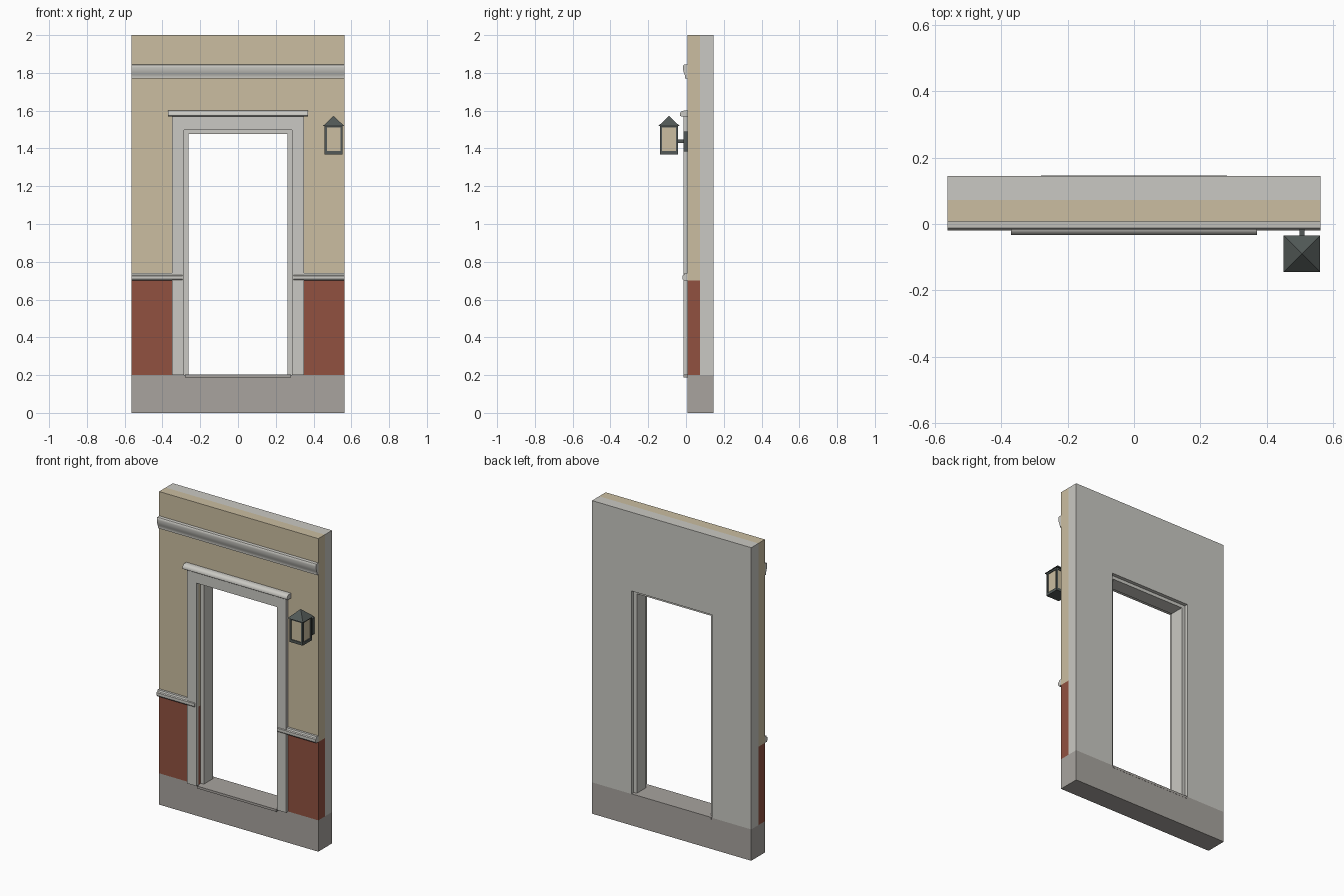
import bpy, bmesh, math
from mathutils import Vector

cube = bpy.data.objects.get("Cube")
if cube:
    bpy.data.objects.remove(cube, do_unlink=True)


def material(name, rgb):
    lin = [((c / 255 + 0.055) / 1.055) ** 2.4 for c in rgb]
    m = bpy.data.materials.new(name)
    m.use_nodes = True
    m.diffuse_color = (*lin, 1)
    bsdf = m.node_tree.nodes["Principled BSDF"]
    bsdf.inputs["Base Color"].default_value = (*lin, 1)
    return m


PLASTER = material("tan plaster", (203, 190, 161))
TRIM = material("pale trim", (202, 201, 195))
BRICK = material("red wainscot", (145, 81, 64))
STONE = material("grey stone", (168, 164, 159))
METAL = material("dark slate metal", (82, 89, 87))


def prism(name, pts, axis, lo, hi, mat, smooth=False):
    """Extrude a closed outline: (y, z) points along x, or (x, z) points along y."""
    bm = bmesh.new()
    rings = []
    for d in (lo, hi):
        rings.append([bm.verts.new((d, a, b) if axis == "x" else (a, d, b)) for a, b in pts])
    bm.faces.new(rings[0])
    bm.faces.new(rings[1][::-1])
    n = len(pts)
    for i in range(n):
        j = (i + 1) % n
        bm.faces.new((rings[0][i], rings[0][j], rings[1][j], rings[1][i]))
    bmesh.ops.recalc_face_normals(bm, faces=bm.faces)
    mesh = bpy.data.meshes.new(name)
    bm.to_mesh(mesh)
    bm.free()
    mesh.materials.append(mat)
    ob = bpy.data.objects.new(name, mesh)
    bpy.context.collection.objects.link(ob)
    if smooth:
        bpy.ops.object.select_all(action="DESELECT")
        ob.select_set(True)
        bpy.context.view_layer.objects.active = ob
        bpy.ops.object.shade_smooth_by_angle(angle=math.radians(40))
    return ob


def box(name, x, y, z, mat):
    pts = [(x[0], z[0]), (x[1], z[0]), (x[1], z[1]), (x[0], z[1])]
    return prism(name, pts, "y", y[0], y[1], mat)


def arch(name, outer, inner, top, inner_top, y, mat, bottom):
    """Square arch: two legs joined by a lintel."""
    pts = [(-outer, bottom), (-outer, top), (outer, top), (outer, bottom),
           (inner, bottom), (inner, inner_top), (-inner, inner_top), (-inner, bottom)]
    return prism(name, pts, "y", y[0], y[1], mat)


HALF = 0.5625                           # half width of the wall
HOLE, HOLE_TOP = 0.285, 1.497           # doorway
FRONT, MID, BACK = 0.007, 0.073, 0.145  # wall layers
BASE, DADO = 0.2, 0.7

# Wall: stone base, inner layer, plaster layer and wainscot
box("stone_base", (-HALF, HALF), (FRONT, BACK), (0, BASE), STONE)
arch("inner_wall", HALF, HOLE, 2, HOLE_TOP, (MID, BACK), TRIM, BASE)
arch("outer_plaster", HALF, HOLE, 2, HOLE_TOP, (FRONT, MID), PLASTER, DADO)

# Wainscot and chair rail on each side of the door
rail = [(FRONT, 0.7), (-0.012, 0.7), (-0.019, 0.708), (-0.019, 0.726),
        (-0.012, 0.73), (-0.008, 0.74), (FRONT, 0.74)]
for side, s in (("right", -1), ("left", 1)):
    a, b = sorted((s * HOLE, s * HALF))
    box(side + "_wainscot", (a, b), (FRONT, MID), (BASE, DADO), BRICK)
    a, b = sorted((s * 0.293, s * HALF))
    prism(side + "_chair_rail", rail, "x", a, b, TRIM)

# Door surround
arch("door_casing", 0.35, HOLE, 1.57, HOLE_TOP, (-0.014, FRONT), TRIM, BASE)
arch("door_frame", HOLE, 0.262, HOLE_TOP, 1.476, (0.03, 0.122), TRIM, BASE)
box("threshold", (-0.28, 0.28), (-0.014, BACK + 0.001), (0.187, 0.202), STONE)
head = [(FRONT, 1.568), (-0.024, 1.568), (-0.033, 1.574), (-0.033, 1.582),
        (-0.029, 1.591), (-0.021, 1.598), (-0.01, 1.6), (FRONT, 1.6)]
prism("door_head_moulding", head, "x", -0.37, 0.37, TRIM, smooth=True)

# Cornice band with a cove below its lip
cornice = [(FRONT, 1.845), (-0.012, 1.843), (-0.016, 1.838), (-0.016, 1.828),
           (-0.015, 1.815), (-0.012, 1.803), (-0.008, 1.793), (-0.005, 1.785),
           (-0.004, 1.778), (-0.004, 1.77), (FRONT, 1.77)]
prism("cornice_band", cornice, "x", -HALF, HALF, TRIM, smooth=True)

# Wall lantern
LX, LY = 0.506, -0.09
BODY, POST = 0.047, 0.011


def lamp_box(name, r, z, mat):
    box(name, (LX - r, LX + r), (LY - r, LY + r), z, mat)


lamp_box("lantern_base", BODY, (1.368, 1.386), METAL)
lamp_box("lantern_top_rim", BODY, (1.51, 1.52), METAL)
lamp_box("lantern_glass", BODY - 0.005, (1.386, 1.51), PLASTER)
for sx in (-1, 1):
    for sy in (-1, 1):
        xs = sorted((LX + sx * BODY, LX + sx * (BODY - POST)))
        ys = sorted((LY + sy * BODY, LY + sy * (BODY - POST)))
        box("lantern_post", xs, ys, (1.386, 1.51), METAL)

bpy.ops.mesh.primitive_cone_add(vertices=4, radius1=0.055 * math.sqrt(2), radius2=0,
                                depth=0.052, location=(LX, LY, 1.546),
                                rotation=(0, 0, math.pi / 4))
roof = bpy.context.object
roof.name = "lantern_roof"
roof.data.materials.append(METAL)

box("lantern_arm", (LX - 0.007, LX + 0.007), (LY + BODY, -0.012), (1.43, 1.447), METAL)
box("lantern_wall_plate", (LX - 0.03, LX + 0.03), (-0.014, FRONT), (1.385, 1.49), METAL)
